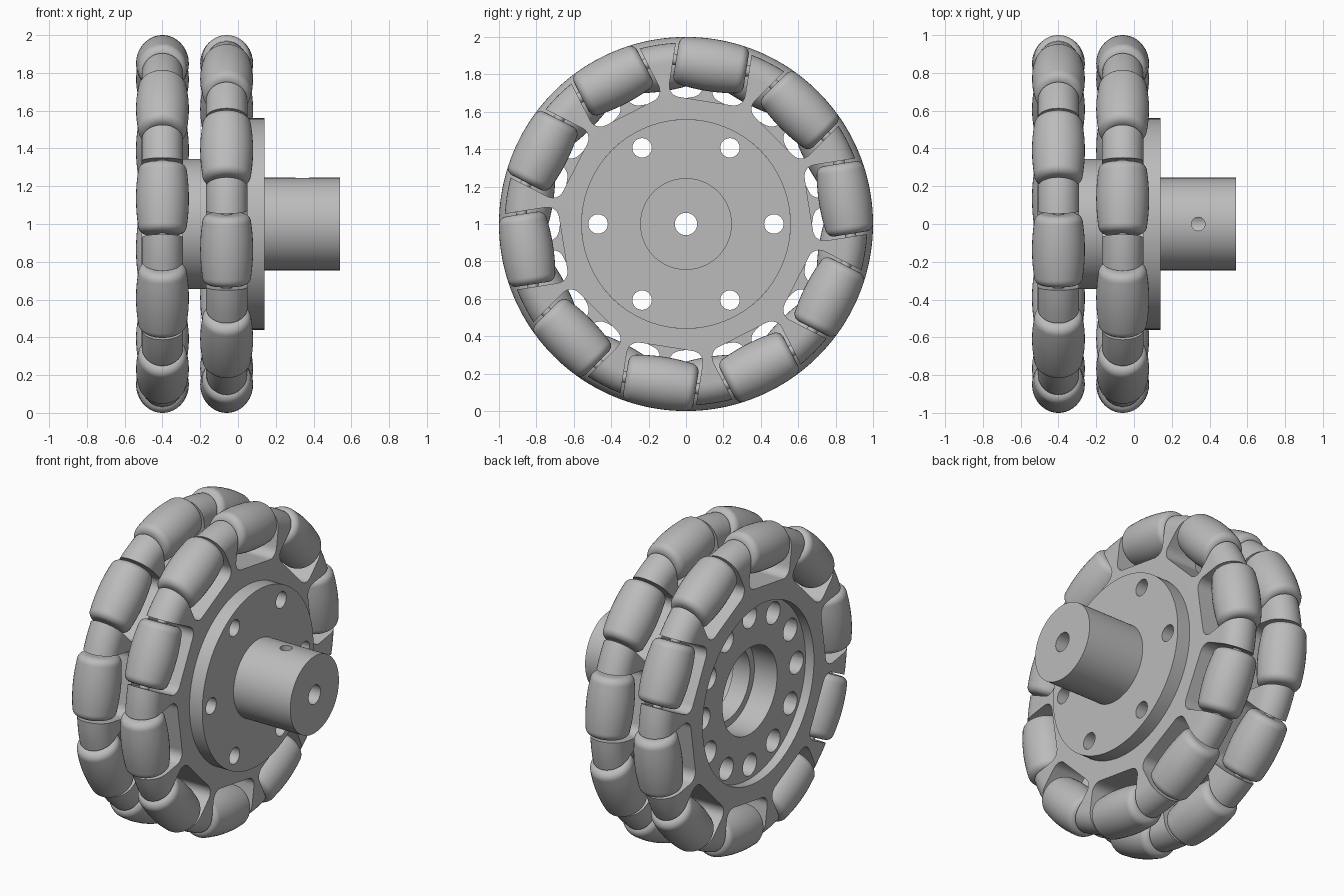
import bpy, bmesh
from math import pi, sin, cos, sqrt, radians
from mathutils import Matrix

cube = bpy.data.objects.get("Cube")
if cube:
    bpy.data.objects.remove(cube, do_unlink=True)

grey = bpy.data.materials.new("light_grey")
grey.use_nodes = True
colour = (0.5, 0.5, 0.5, 1)
grey.diffuse_color = colour
grey.node_tree.nodes["Principled BSDF"].inputs["Base Color"].default_value = colour

AXLE_Z = 1.0      # height of the wheel axis
RING = 0.86       # radius of the circle the rollers sit on
COUNT = 10        # rollers per disc


def lathe(bm, profile, steps):
    """Spin a closed (x, radius) profile around the x axis."""
    rings = [[bm.verts.new((x, r * cos(a), r * sin(a))) for x, r in profile]
             for a in (2 * pi * i / steps for i in range(steps))]
    n = len(profile)
    for i in range(steps):
        a, b = rings[i], rings[(i + 1) % steps]
        for j in range(n):
            k = (j + 1) % n
            bm.faces.new((a[j], a[k], b[k], b[j]))


def prism(bm, outline, x0, x1):
    """Extrude a (y, z) outline along x."""
    low = [bm.verts.new((x0, y, z)) for y, z in outline]
    high = [bm.verts.new((x1, y, z)) for y, z in outline]
    bm.faces.new(low)
    bm.faces.new(high)
    for i in range(len(low)):
        j = (i + 1) % len(low)
        bm.faces.new((low[i], low[j], high[j], high[i]))


def finish(bm, name):
    bmesh.ops.remove_doubles(bm, verts=bm.verts, dist=1e-5)
    bmesh.ops.recalc_face_normals(bm, faces=bm.faces)
    mesh = bpy.data.meshes.new(name)
    bm.to_mesh(mesh)
    bm.free()
    mesh.materials.append(grey)
    return mesh


def place(name, mesh, matrix=Matrix()):
    ob = bpy.data.objects.new(name, mesh)
    bpy.context.collection.objects.link(ob)
    ob.matrix_world = Matrix.Translation((0, 0, AXLE_Z)) @ matrix
    return ob


def activate(ob):
    bpy.ops.object.select_all(action='DESELECT')
    ob.select_set(True)
    bpy.context.view_layer.objects.active = ob


def smooth(ob):
    activate(ob)
    bpy.ops.object.shade_smooth_by_angle(angle=radians(35))


def cut(ob, bm):
    cutter = place("cutter", finish(bm, "cutter"), Matrix.Translation(
        ob.matrix_world.translation - Matrix.Translation((0, 0, AXLE_Z)).translation))
    cutter.hide_render = True
    mod = ob.modifiers.new("cut", 'BOOLEAN')
    mod.object = cutter
    mod.operation = 'DIFFERENCE'
    mod.solver = 'EXACT'
    bpy.context.view_layer.update()
    activate(ob)
    bpy.ops.object.modifier_apply(modifier=mod.name)
    bpy.data.objects.remove(cutter, do_unlink=True)


def arc(cx, cy, r, start, end, steps):
    return [(cx + r * cos(radians(start + (end - start) * i / steps)),
             cy + r * sin(radians(start + (end - start) * i / steps)))
            for i in range(steps + 1)]


def turn(points, a):
    return [(u * cos(a) - v * sin(a), u * sin(a) + v * cos(a)) for u, v in points]


def hole_ring(bm, count, radius, x0, x1):
    hole = arc(0.47, 0, radius, 0, 345, 23)
    for i in range(count):
        prism(bm, turn(hole, 2 * pi * i / count), x0, x1)


# Barrel roller with rounded ends, and its pin
HALF, FILLET = 0.19, 0.045
barrel = [(t, sqrt(1 - t * t) - RING) for t in
          [(HALF - FILLET) * (i / 6 - 1) for i in range(13)]]
edge = barrel[0][1] - FILLET
right_end = arc(HALF - FILLET, edge, FILLET, 75, 0, 5)
left_end = arc(FILLET - HALF, edge, FILLET, 180, 105, 5)
bm = bmesh.new()
lathe(bm, [(-HALF, 0.03)] + left_end + barrel + right_end + [(HALF, 0.03)], 40)
roller_mesh = finish(bm, "roller")
bm = bmesh.new()
lathe(bm, [(-0.23, 0), (-0.23, 0.03), (0.23, 0.03), (0.23, 0)], 16)
pin_mesh = finish(bm, "roller_pin")


def build_wheel(label, x, side, offset):
    # Disc with a rounded rim and a shallow recess on its outer side
    w, deep = 0.11, 0.06
    profile = [(-w, 0.275), (-w, RING)]
    profile += arc(0, RING, w, 170, 10, 16) + [(w, RING)]
    profile += [(w, 0.56), (w - deep, 0.56), (w - deep, 0.275)]
    bm = bmesh.new()
    lathe(bm, [(side * px, r) for px, r in profile], 120)
    disc = place(label + "_disc", finish(bm, label + "_disc"), Matrix.Translation((x, 0, 0)))

    # Roller pockets and bolt holes
    inner, half, corner = 0.665, 0.205, 0.06
    pocket = [(1.2, half)] + arc(inner + corner, half - corner, corner, 90, 180, 6)
    pocket += arc(inner + corner, corner - half, corner, 180, 270, 6) + [(1.2, -half)]
    bm = bmesh.new()
    angles = [radians(offset) + 2 * pi * i / COUNT for i in range(COUNT)]
    for a in angles:
        prism(bm, turn(pocket, a), -0.3, 0.3)
    hole_ring(bm, 12, 0.07, -0.3, 0.3)
    cut(disc, bm)
    smooth(disc)

    # Rollers around the rim
    for a in angles:
        m = (Matrix.Rotation(a, 4, 'X') @ Matrix.Translation((x, RING, 0))
             @ Matrix.Rotation(pi / 2, 4, 'Y'))
        place(label + "_roller", roller_mesh, m)
        place(label + "_roller_pin", pin_mesh, m)


build_wheel("inner", -0.40, -1, 27)
build_wheel("outer", -0.06, 1, 9)
smooth(bpy.data.objects["inner_roller"])
smooth(bpy.data.objects["inner_roller_pin"])

# Spacer between the discs
bm = bmesh.new()
lathe(bm, [(-0.29, 0.23), (-0.29, 0.345), (-0.17, 0.345), (-0.17, 0.23)], 72)
smooth(place("spacer", finish(bm, "spacer")))

# Flanged shaft hub with bolt holes and a set screw hole
bm = bmesh.new()
lathe(bm, [(-0.01, 0.06), (-0.01, 0.56), (0.14, 0.56), (0.14, 0.245),
           (0.54, 0.245), (0.54, 0.06)], 96)
hub = place("flanged_hub", finish(bm, "flanged_hub"))
bm = bmesh.new()
hole_ring(bm, 6, 0.052, -0.2, 0.3)
screw = bmesh.ops.create_cone(bm, cap_ends=True, segments=24, radius1=0.036,
                              radius2=0.036, depth=0.3)
bmesh.ops.translate(bm, verts=screw["verts"], vec=(0.34, 0, 0.17))
cut(hub, bm)
smooth(hub)
